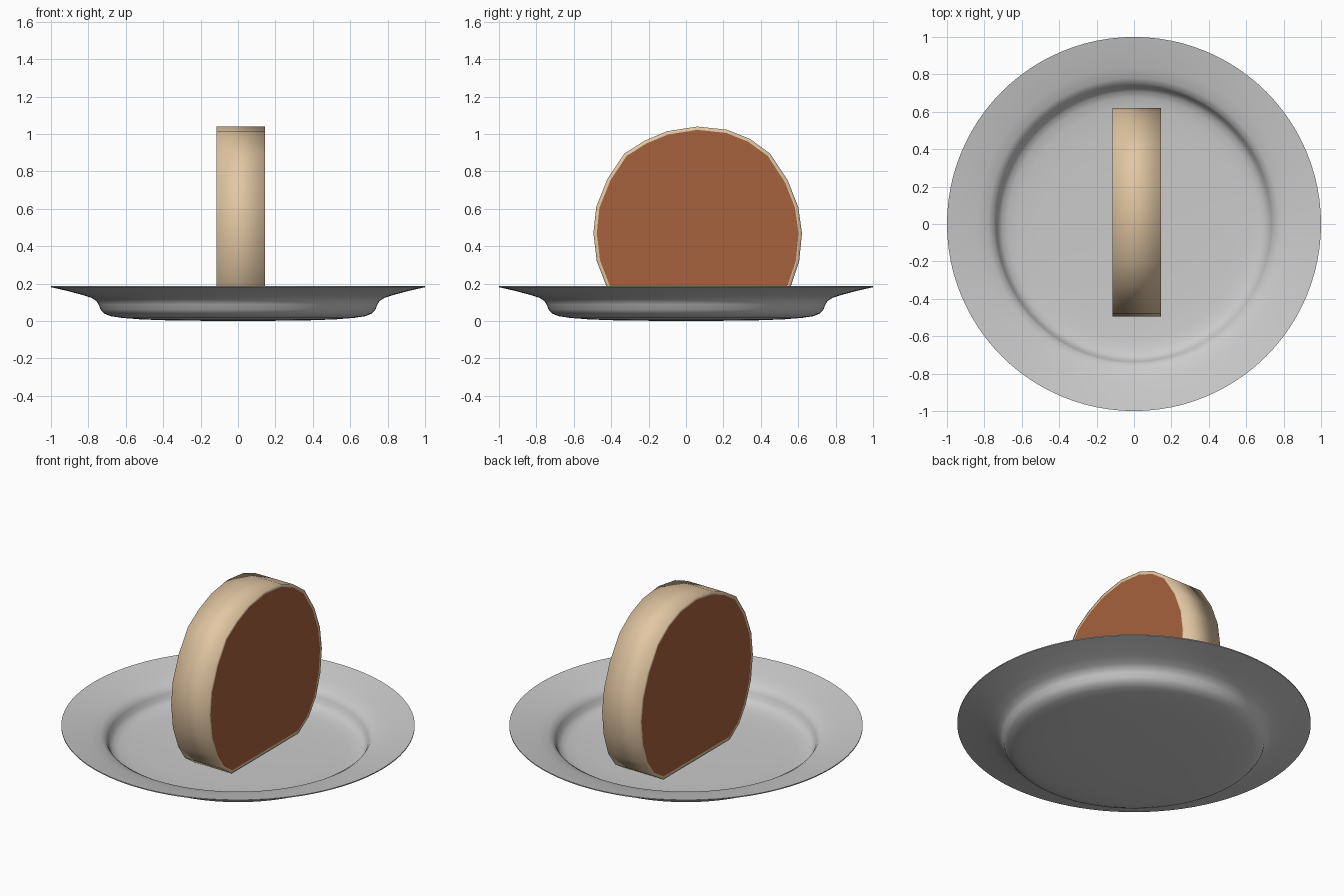
import bpy, bmesh, math

if "Cube" in bpy.data.objects:
    bpy.data.objects.remove(bpy.data.objects["Cube"])


def material(name, rgb):
    m = bpy.data.materials.new(name)
    m.diffuse_color = (*rgb, 1)
    m.use_nodes = True
    m.node_tree.nodes["Principled BSDF"].inputs["Base Color"].default_value = m.diffuse_color
    return m


def to_object(name, bm, mats):
    bmesh.ops.recalc_face_normals(bm, faces=bm.faces)
    mesh = bpy.data.meshes.new(name)
    bm.to_mesh(mesh)
    bm.free()
    for m in mats:
        mesh.materials.append(m)
    ob = bpy.data.objects.new(name, mesh)
    bpy.context.collection.objects.link(ob)
    return ob


grey = material("plate grey", (0.60, 0.60, 0.60))
tan = material("crust tan", (0.76, 0.57, 0.365))
brown = material("filling brown", (0.39, 0.122, 0.048))

# Plate: thin closed shell, profile (radius, height) from under centre to upper centre
under = [(0, 0.0), (0.35, 0.003), (0.52, 0.009), (0.62, 0.017), (0.68, 0.026), (0.715, 0.04),
         (0.735, 0.062), (0.745, 0.088), (0.757, 0.107), (0.785, 0.125), (0.84, 0.142),
         (0.92, 0.163), (1.0, 0.181)]
upper = [(1.0, 0.187), (0.92, 0.171), (0.84, 0.152), (0.78, 0.136), (0.75, 0.118),
         (0.737, 0.095), (0.727, 0.068), (0.708, 0.048), (0.675, 0.035), (0.62, 0.027),
         (0.5, 0.02), (0.3, 0.016), (0, 0.015)]
bm = bmesh.new()
prof = [bm.verts.new((r, 0, z)) for r, z in under + upper]
edges = [bm.edges.new(p) for p in zip(prof, prof[1:])]
bmesh.ops.spin(bm, geom=prof + edges, cent=(0, 0, 0), axis=(0, 0, 1),
               angle=2 * math.pi, steps=96, use_duplicate=False)
bmesh.ops.remove_doubles(bm, verts=bm.verts, dist=1e-4)
plate = to_object("plate", bm, [grey])
plate.data.polygons.foreach_set("use_smooth", [True] * len(plate.data.polygons))
bpy.context.view_layer.objects.active = plate
plate.select_set(True)
bpy.ops.object.shade_smooth_by_angle(angle=math.radians(50))

# Slice: upright rounded outline (y, z) with a flat foot, extruded along x
outline = [(-0.27, 0.028), (-0.36, 0.09), (-0.425, 0.185), (-0.477, 0.32), (-0.495, 0.47),
           (-0.48, 0.61), (-0.42, 0.76), (-0.33, 0.895), (-0.22, 0.965), (-0.1, 1.015),
           (0.06, 1.04), (0.22, 1.023), (0.34, 0.975), (0.45, 0.895), (0.545, 0.75),
           (0.6, 0.61), (0.62, 0.47), (0.605, 0.32), (0.56, 0.185), (0.49, 0.09), (0.39, 0.028)]
bm = bmesh.new()
left = [bm.verts.new((-0.115, y, z)) for y, z in outline]
right = [bm.verts.new((0.145, y, z)) for y, z in outline]
caps = [bm.faces.new(left), bm.faces.new(right[::-1])]
n = len(outline)
for i in range(n):
    j = (i + 1) % n
    bm.faces.new((left[i], right[i], right[j], left[j]))
bmesh.ops.recalc_face_normals(bm, faces=bm.faces)
for f in bm.faces:
    f.smooth = True
# Cut faces: brown filling inside a thin crust border
for cap in caps:
    bmesh.ops.inset_individual(bm, faces=[cap], thickness=0.018)
    cap.material_index = 1
    cap.smooth = False
to_object("bread_slice", bm, [tan, brown])
